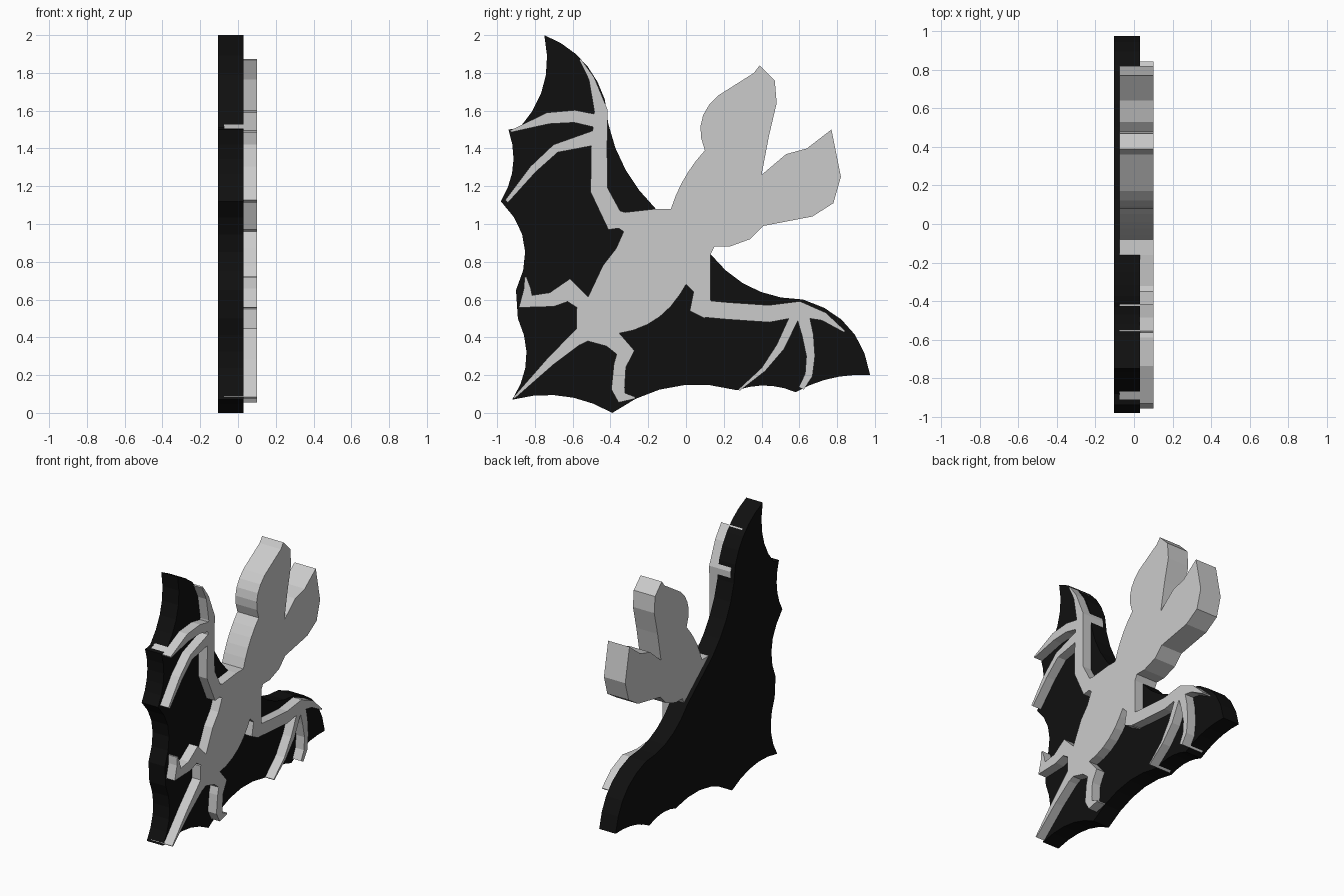
import bpy
import bmesh
from mathutils import Vector

# Remove the default cube only
default_cube = bpy.data.objects.get("Cube")
if default_cube:
    bpy.data.objects.remove(default_cube, do_unlink=True)


def make_material(name, colour):
    material = bpy.data.materials.new(name)
    material.use_nodes = True
    material.diffuse_color = colour
    shader = material.node_tree.nodes["Principled BSDF"]
    shader.inputs["Base Color"].default_value = colour
    return material


def left_of(direction):
    """Unit vector to the left of a direction in the (y, z) plane."""
    return Vector((-direction.y, direction.x)).normalized()


def bowed_outline(corners, steps=5):
    """Clockwise corners (y, z, bow); bow pushes the following edge outwards."""
    outline = []
    for index, (y, z, *bow) in enumerate(corners):
        start = Vector((y, z))
        end = Vector(corners[(index + 1) % len(corners)][:2])
        outline.append(start)
        if bow:
            outward = left_of(end - start) * bow[0] * 4
            for step in range(1, steps):
                t = step / steps
                outline.append(start.lerp(end, t) + outward * t * (1 - t))
    return outline


def tapered_outline(path):
    """Outline of a limb along a path of (y, z, width), with mitred bends."""
    points = [Vector((y, z)) for y, z, width in path]
    normals = [left_of(b - a) for a, b in zip(points, points[1:])]
    left_side, right_side = [], []
    for index, (y, z, width) in enumerate(path):
        before = normals[max(index - 1, 0)]
        after = normals[min(index, len(normals) - 1)]
        mitre = (before + after).normalized()
        offset = mitre * (width / 2) / mitre.dot(after)
        left_side.append(points[index] + offset)
        right_side.append(points[index] - offset)
    return left_side + right_side[::-1]


def make_slab(name, outline, back, front, material):
    """Extrude a flat side-on outline from x = back to x = front."""
    bm = bmesh.new()
    corners = [bm.verts.new((back, point.x, point.y)) for point in outline]
    profile = bm.faces.new(corners)
    extruded = bmesh.ops.extrude_face_region(bm, geom=[profile], use_keep_orig=True)
    moved = [item for item in extruded["geom"] if isinstance(item, bmesh.types.BMVert)]
    bmesh.ops.translate(bm, verts=moved, vec=(front - back, 0, 0))
    bmesh.ops.recalc_face_normals(bm, faces=bm.faces)
    mesh = bpy.data.meshes.new(name)
    bm.to_mesh(mesh)
    bm.free()
    mesh.materials.append(material)
    slab = bpy.data.objects.new(name, mesh)
    bpy.context.collection.objects.link(slab)


black = make_material("matte black", (.005, .005, .005, 1))
grey = make_material("light grey", (.6, .6, .6, 1))

# Wing membrane: leading edges, then the scallops back to the upper tip
wing_corners = [
    (-.75, 2, .055), (-.43, 1.66, -.06), (-.16, 1.08), (.13, .84, -.065),
    (.62, .6, .085), (.975, .2, -.03), (.58, .11, -.03), (.27, .12, -.08),
    (-.39, 0, -.055), (-.92, .07, -.06), (-.89, .5), (-.9, .65, -.085),
    (-.98, 1.12, -.045), (-.94, 1.5), (-.88, 1.51, -.065),
]
make_slab("wing_membrane", bowed_outline(wing_corners), -.105, .03, black)

# Head with two ears, shoulder, belly and hips
torso_corners = [
    (-.16, 1.08), (-.08, 1.08, .02), (.1, 1.39, .055), (.17, 1.68), (.36, 1.8),
    (.39, 1.84), (.47, 1.76), (.48, 1.64), (.44, 1.47), (.4, 1.26),
    (.53, 1.37), (.64, 1.4), (.77, 1.5), (.82, 1.25), (.78, 1.11),
    (.67, 1.04), (.41, .99), (.34, .92), (.23, .88), (.15, .88), (.13, .84),
    (.13, .58), (.1, .5), (.02, .54), (.04, .64), (0, .68), (-.03, .63, .045),
    (-.36, .42), (-.41, .35), (-.52, .38), (-.56, .36), (-.58, .44),
    (-.58, .55), (-.52, .61), (-.44, .78), (-.37, .87), (-.33, .96),
    (-.36, .98), (-.34, 1.06),
]
make_slab("torso_and_head", bowed_outline(torso_corners), -.075, .1, grey)

# Limbs, fingers and tail as tapered strokes
limbs = {
    "upper_arm_and_thumb": [
        (-.3, 1.02, .07), (-.38, 1.02, .1), (-.46, 1.18, .09), (-.46, 1.4, .085),
        (-.45, 1.6, .07), (-.5, 1.77, .03), (-.56, 1.87, .01)],
    "upper_first_finger": [
        (-.45, 1.54, .07), (-.59, 1.57, .065), (-.73, 1.56, .06), (-.93, 1.49, .01)],
    "upper_second_finger": [
        (-.47, 1.46, .08), (-.69, 1.4, .045), (-.81, 1.29, .04), (-.95, 1.12, .02)],
    "lower_arm_and_thumb": [
        (.07, .6, .1), (.11, .55, .09), (.22, .54, .09), (.44, .525, .09),
        (.6, .55, .08), (.73, .51, .045), (.84, .43, .01)],
    "lower_first_finger": [
        (.61, .55, .07), (.645, .41, .06), (.66, .3, .045), (.65, .2, .04), (.61, .13, .03)],
    "lower_second_finger": [
        (.58, .52, .05), (.5, .35, .045), (.41, .23, .025), (.28, .12, .01)],
    "lower_leg": [
        (-.4, .4, .1), (-.32, .32, .08), (-.35, .25, .065), (-.36, .13, .07),
        (-.34, .08, .05), (-.27, .08, .01)],
    "upper_leg": [
        (-.54, .58, .08), (-.62, .65, .1), (-.71, .6, .075), (-.85, .59, .06),
        (-.84, .66, .035), (-.85, .72, .01)],
    "tail": [(-.55, .42, .08), (-.72, .27, .045), (-.91, .08, .01)],
}
for limb_name, limb_path in limbs.items():
    make_slab(limb_name, tapered_outline(limb_path), -.075, .1, grey)
